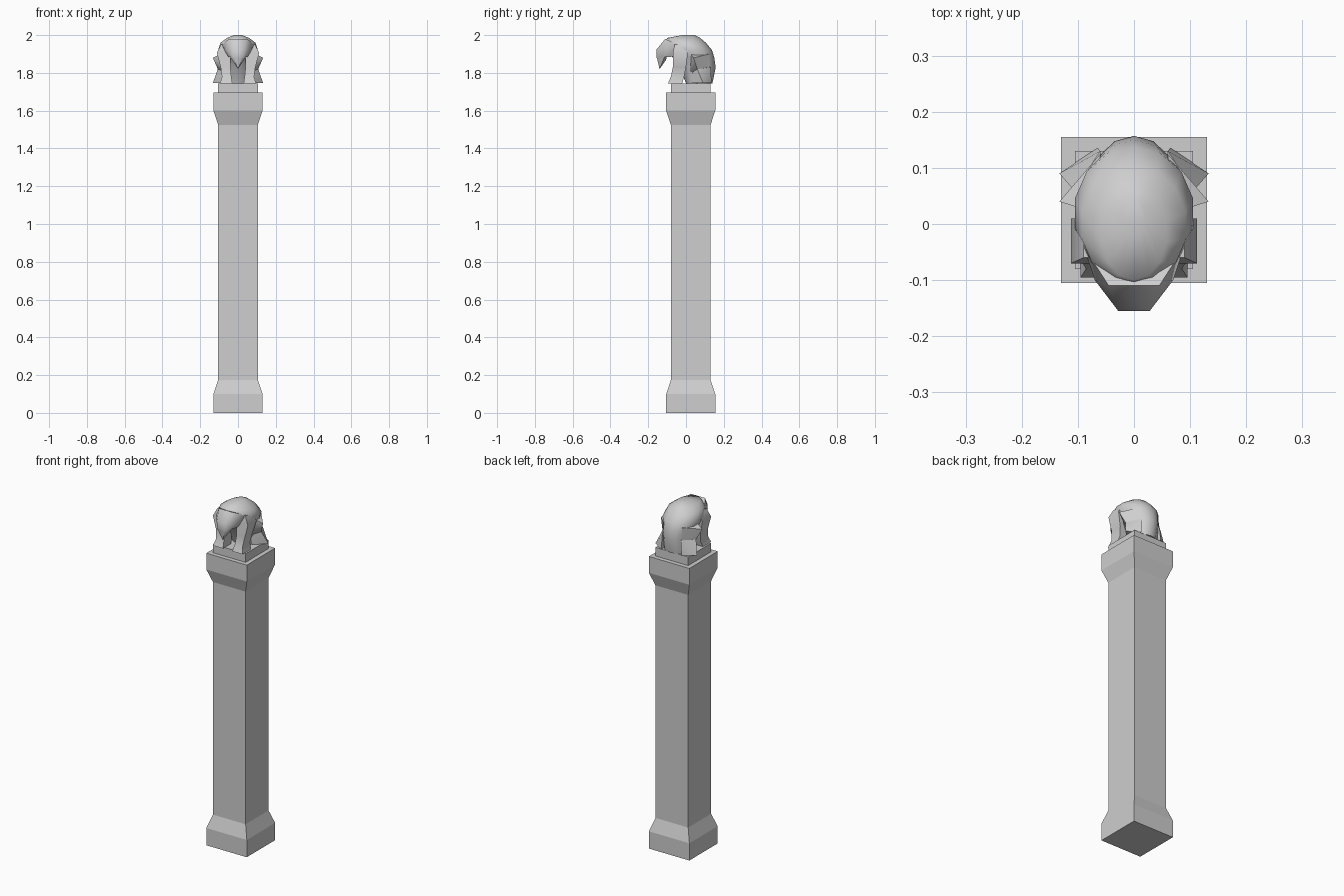
import bpy
import bmesh
from math import cos, sin, pi, radians

cube = bpy.data.objects.get("Cube")
if cube:
    bpy.data.objects.remove(cube, do_unlink=True)

stone = bpy.data.materials.new("grey_stone")
stone.use_nodes = True
GREY = (0.62, 0.62, 0.62, 1)
stone.diffuse_color = GREY
stone.node_tree.nodes["Principled BSDF"].inputs["Base Color"].default_value = GREY


def finish(name, bm, smooth_angle=None):
    bmesh.ops.recalc_face_normals(bm, faces=bm.faces)
    mesh = bpy.data.meshes.new(name)
    bm.to_mesh(mesh)
    bm.free()
    mesh.materials.append(stone)
    obj = bpy.data.objects.new(name, mesh)
    bpy.context.collection.objects.link(obj)
    if smooth_angle:
        bpy.ops.object.select_all(action="DESELECT")
        obj.select_set(True)
        bpy.context.view_layer.objects.active = obj
        bpy.ops.object.shade_smooth_by_angle(angle=radians(smooth_angle))
    return obj


def loft(name, rings, smooth_angle=None):
    """Skin a list of closed rings and cap both ends."""
    bm = bmesh.new()
    loops = [[bm.verts.new(p) for p in ring] for ring in rings]
    n = len(loops[0])
    for a, b in zip(loops, loops[1:]):
        for i in range(n):
            j = (i + 1) % n
            bm.faces.new((a[i], a[j], b[j], b[i]))
    bm.faces.new(loops[0])
    bm.faces.new(loops[-1])
    return finish(name, bm, smooth_angle)


def hull(name, points, smooth_angle=50):
    """Faceted solid wrapped around a few points."""
    bm = bmesh.new()
    verts = [bm.verts.new(p) for p in points]
    res = bmesh.ops.convex_hull(bm, input=verts)
    unused = [g for g in res["geom_interior"] if isinstance(g, bmesh.types.BMVert)]
    bmesh.ops.delete(bm, geom=unused, context="VERTS")
    return finish(name, bm, smooth_angle)


def both(points):
    """Mirror points across x = 0."""
    return [(s * x, y, z) for x, y, z in points for s in ((1, -1) if x else (1,))]


def square(half, z, cy=0.025):
    return [(sx * half, cy + sy * half, z) for sx, sy in ((-1, -1), (1, -1), (1, 1), (-1, 1))]


def oval(z, front, back, half, n=14):
    cy, ry = (front + back) / 2, (back - front) / 2
    return [(half * sin(2 * pi * i / n), cy - ry * cos(2 * pi * i / n), z) for i in range(n)]


# Square pillar with flared base and capital
BASE, SHAFT = 0.13, 0.105
profile = [(BASE, 0), (BASE, 0.1), (SHAFT, 0.175), (SHAFT, 1.525), (BASE, 1.6), (BASE, 1.695)]
loft("pillar", [square(h, z) for h, z in profile])
loft("statue_plinth", [square(SHAFT, 1.695), square(SHAFT, 1.745)])

# Seated animal: rounded torso
loft("torso", [oval(*r) for r in (
    (1.745, 0.0, 0.14, 0.075),
    (1.83, -0.035, 0.157, 0.08),
    (1.88, -0.07, 0.15, 0.092),
    (1.92, -0.1, 0.138, 0.108),
    (1.96, -0.11, 0.105, 0.095),
    (1.985, -0.1, 0.075, 0.06),
    (2.0, -0.02, 0.045, 0.022),
)], 60)

# Head bowed forward, ending in a pointed muzzle
hull("head", both([
    (0.025, -0.155, 1.88), (0.028, -0.155, 1.925), (0.045, -0.11, 1.98),
    (0.07, -0.1, 1.93), (0.05, -0.09, 1.885), (0.09, -0.04, 1.95), (0.06, -0.02, 1.89),
]), 60)
hull("muzzle", both([
    (0, -0.14, 1.82), (0.025, -0.155, 1.885), (0.02, -0.15, 1.92),
    (0.065, -0.1, 1.92), (0, -0.105, 1.87),
]), 60)

for side, s in (("left", 1), ("right", -1)):
    def part(points):
        return [(s * x, y, z) for x, y, z in points]

    # Front leg: shoulder, thin shin and splayed paw
    loft(side + "_front_leg", [part([(x0, y0, z), (x1, y0, z), (x1, y1, z), (x0, y1, z)])
         for x0, x1, y0, y1, z in (
            (0.03, 0.095, -0.095, -0.02, 1.745),
            (0.035, 0.085, -0.08, -0.01, 1.78),
            (0.04, 0.092, -0.07, 0.0, 1.83),
            (0.04, 0.112, -0.07, 0.01, 1.905),
            (0.04, 0.09, -0.06, 0.01, 1.95))], 60)

    # Hind leg: pointed knee above a splayed foot
    hull(side + "_hind_thigh", part([
        (0.133, 0.04, 1.88), (0.107, 0.06, 1.82), (0.06, 0.125, 1.9),
        (0.07, 0.02, 1.91), (0.06, 0.02, 1.8), (0.06, 0.12, 1.8)]))
    hull(side + "_hind_foot", part([
        (0.133, 0.09, 1.746), (0.107, 0.06, 1.82), (0.065, 0.136, 1.746),
        (0.07, 0.03, 1.746), (0.06, 0.13, 1.83), (0.06, 0.03, 1.83)]))
